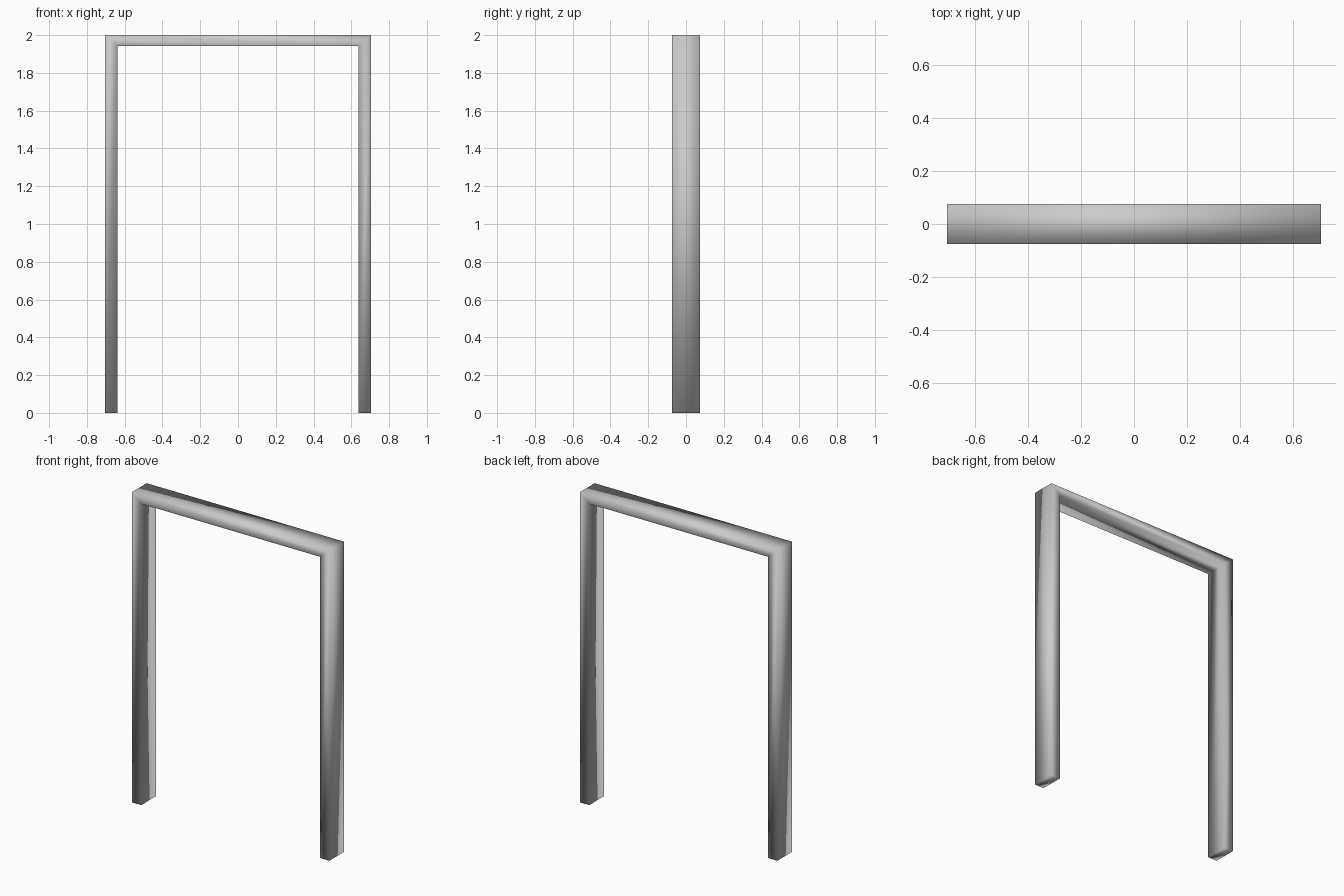
import bpy, bmesh

if "Cube" in bpy.data.objects:
    bpy.data.objects.remove(bpy.data.objects["Cube"])

# half outer width, half inner width, outer height, inner height, half depth
XO, XI, ZO, ZI, D = 0.704, 0.638, 2.0, 1.942, 0.075

# rectangular cross-sections along the frame path, mitred at the top corners
path = [(-XO, 0, -XI, 0), (-XO, ZO, -XI, ZI), (XO, ZO, XI, ZI), (XO, 0, XI, 0)]
bm = bmesh.new()
rings = []
for xo, zo, xi, zi in path:
    section = [(xo, -D, zo), (xi, -D, zi), (xi, D, zi), (xo, D, zo)]
    rings.append([bm.verts.new(p) for p in section])

# legs and lintel
for a, b in zip(rings, rings[1:]):
    for i in range(4):
        j = (i + 1) % 4
        bm.faces.new((a[i], a[j], b[j], b[i]))

# feet
bm.faces.new(rings[0])
bm.faces.new(rings[-1])
bmesh.ops.recalc_face_normals(bm, faces=bm.faces[:])

# the whole surface is smooth shaded
for f in bm.faces:
    f.smooth = True

mesh = bpy.data.meshes.new("door_frame")
bm.to_mesh(mesh)
bm.free()
frame = bpy.data.objects.new("door_frame", mesh)
bpy.context.collection.objects.link(frame)
